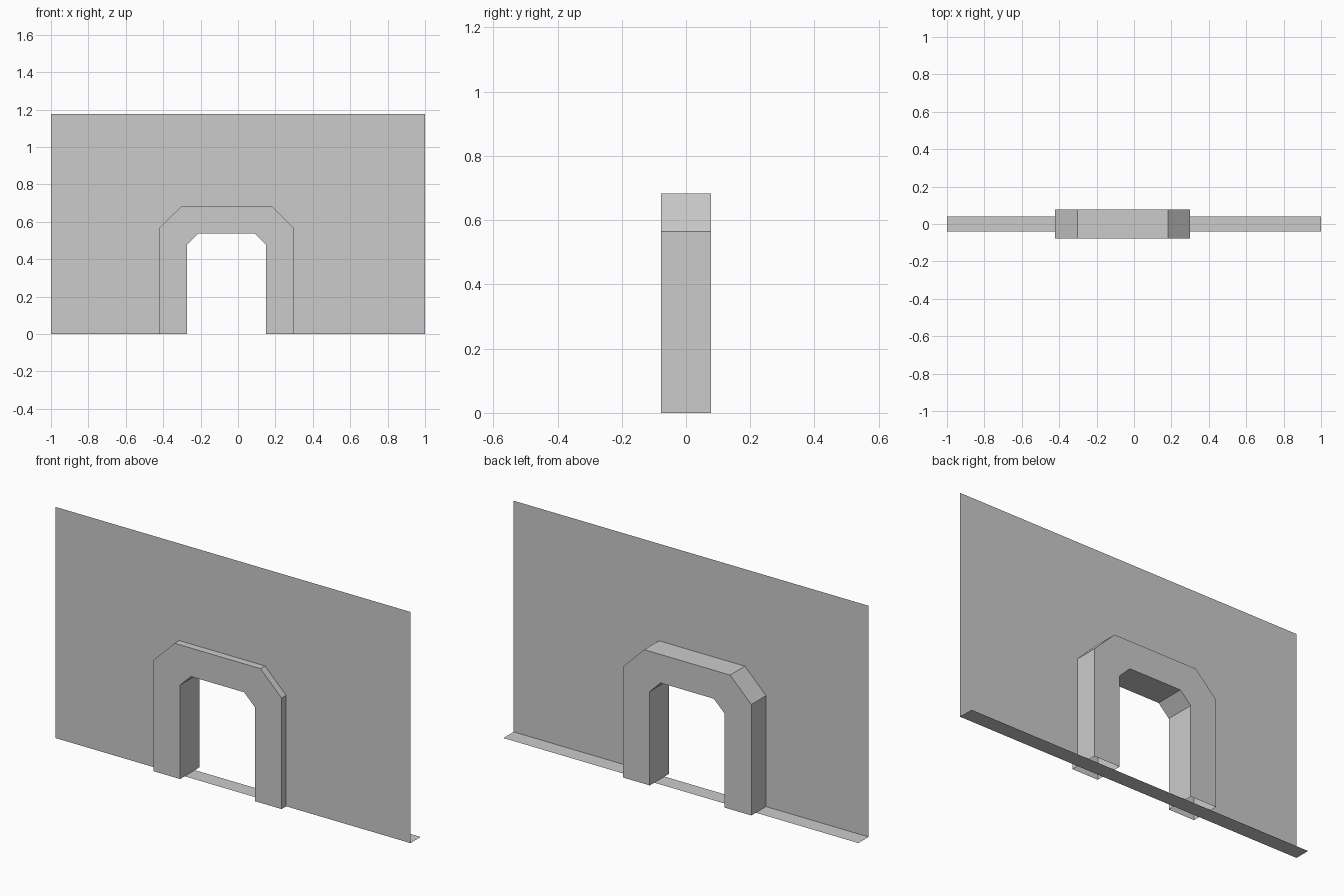
import bpy

if "Cube" in bpy.data.objects:
    bpy.data.objects.remove(bpy.data.objects["Cube"])

CX = -0.061      # arch centre line
WALL_Y = -0.041  # wall sheet sits at the front edge of the sill
HALF_D = 0.0775  # half depth of the arch frame
TOP = 1.177


def add_mesh(name, verts, faces):
    mesh = bpy.data.meshes.new(name)
    mesh.from_pydata(verts, [], faces)
    mesh.update()
    obj = bpy.data.objects.new(name, mesh)
    bpy.context.collection.objects.link(obj)
    return obj


def profile(half, top_half, spring, top):
    """Chamfered arch outline, left foot to right foot."""
    left = [(-half, 0), (-half, spring), (-top_half, top)]
    right = [(-x, z) for x, z in reversed(left)]
    return [(CX + x, z) for x, z in left + right]


outer = profile(0.361, 0.242, 0.565, 0.683)
inner = profile(0.211, 0.150, 0.478, 0.538)
n = len(outer)

# Wall sheet around the outside of the arch
border = [(-1, 0), (-1, outer[1][1]), (-1, TOP), (1, TOP), (1, outer[1][1]), (1, 0)]
add_mesh("wall", [(x, WALL_Y, z) for x, z in border + outer],
         [(i, n + i, n + i + 1, i + 1) for i in range(n - 1)])

# Hollow arch frame, open at the feet: front, inside, back, outside
rings = [(outer, -HALF_D), (inner, -HALF_D), (inner, HALF_D), (outer, HALF_D)]
verts = [(x, y, z) for prof, y in rings for x, z in prof]
faces = []
for r in range(4):
    a, b = r * n, ((r + 1) % 4) * n
    faces += [(a + i, b + i, b + i + 1, a + i + 1) for i in range(n - 1)]
add_mesh("arch_frame", verts, faces)

# Thin floor strip running behind the wall and through the opening
add_mesh("floor_strip",
         [(-1, WALL_Y, 0), (1, WALL_Y, 0), (1, -WALL_Y, 0), (-1, -WALL_Y, 0)],
         [(0, 1, 2, 3)])
